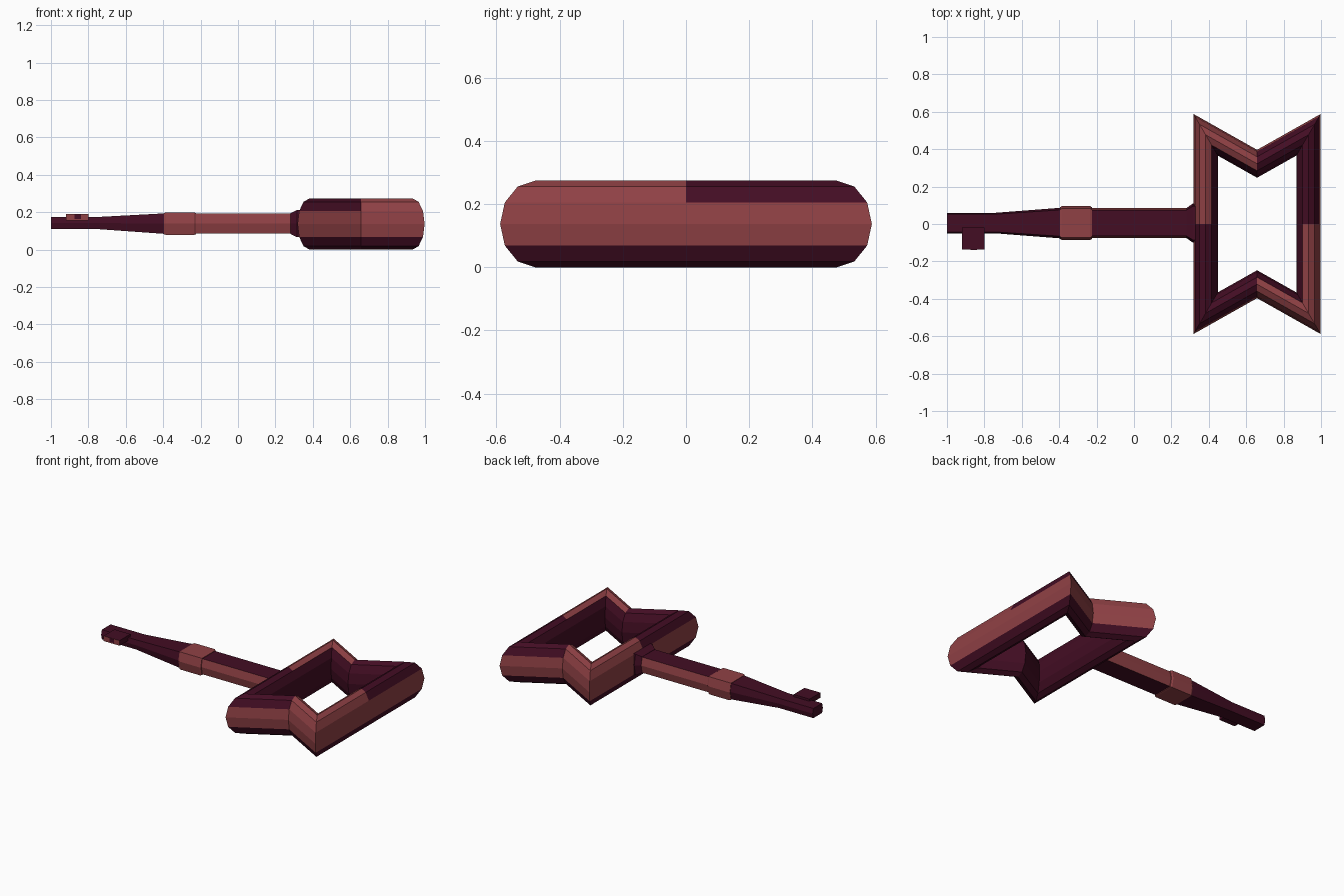
import bpy
import bmesh
from math import cos, sin, pi
from mathutils import Vector

cube = bpy.data.objects.get("Cube")
if cube:
    bpy.data.objects.remove(cube, do_unlink=True)


def make_material(name, rgb):
    mat = bpy.data.materials.new(name)
    mat.use_nodes = True
    mat.diffuse_color = (*rgb, 1)
    bsdf = mat.node_tree.nodes["Principled BSDF"]
    bsdf.inputs["Base Color"].default_value = (*rgb, 1)
    bsdf.inputs["Roughness"].default_value = 0.8
    return mat


MATERIALS = [make_material("dark maroon", (0.056, 0.004, 0.017)),
             make_material("dusty red", (0.28, 0.053, 0.06))]
DARK, RED = 0, 1


def finish(name, bm, rule):
    """Colour each face by the rule and add the object to the scene."""
    bmesh.ops.recalc_face_normals(bm, faces=bm.faces)
    for face in bm.faces:
        face.material_index = rule(face)
    mesh = bpy.data.meshes.new(name)
    bm.to_mesh(mesh)
    bm.free()
    for mat in MATERIALS:
        mesh.materials.append(mat)
    obj = bpy.data.objects.new(name, mesh)
    bpy.context.collection.objects.link(obj)
    return obj


def bridge(bm, a, b):
    n = len(a)
    return [bm.faces.new((a[i], a[(i + 1) % n], b[(i + 1) % n], b[i]))
            for i in range(n)]


def hex_loft(name, stations, rule):
    """Flattened hexagonal rod along x; stations are (x, half y, half z, mid z)."""
    bm = bmesh.new()
    rings = []
    for x, hy, hz, mid in stations:
        flat = hy * 0.86
        section = [(hy, 0), (flat, hz), (-flat, hz), (-hy, 0), (-flat, -hz), (flat, -hz)]
        rings.append([bm.verts.new((x, 0.005 + y, mid + z)) for y, z in section])
    for a, b in zip(rings, rings[1:]):
        bridge(bm, a, b)
    bm.faces.new(rings[0])
    bm.faces.new(rings[-1])
    return finish(name, bm, rule)


def box(name, low, high, rule):
    bm = bmesh.new()
    bmesh.ops.create_cube(bm, size=1)
    for v in bm.verts:
        v.co = [lo if c < 0 else hi for c, lo, hi in zip(v.co, low, high)]
    return finish(name, bm, rule)


# Bow handle: an elliptical twelve-sided section mitred round a notched outline
MID_X, HALF_X, RX, RZ, SIDES = 0.658, 0.275, 0.065, 0.137, 12
quarter = [(HALF_X, 0), (HALF_X, 0.477), (0, 0.322), (-HALF_X, 0.477)]
path = [Vector((sx * x, sx * y)) for sx in (1, -1) for x, y in quarter]


def outward(a, b):
    d = (b - a).normalized()
    return Vector((d.y, -d.x))


bm = bmesh.new()
rings = []
for i, p in enumerate(path):
    n1 = outward(path[i - 1], p)
    n2 = outward(p, path[(i + 1) % len(path)])
    mitre = (n1 + n2) / (1 + n1.dot(n2))
    ring = []
    for k in range(SIDES):
        angle = 2 * pi * k / SIDES
        q = p + mitre * RX * cos(angle)
        ring.append(bm.verts.new((MID_X + q.x, q.y, RZ * (1 + sin(angle)))))
    rings.append(ring)
bow_colours = {}
for i, ring in enumerate(rings):
    mid = (path[i] + path[(i + 1) % len(path)]) / 2
    red_top = mid.x * mid.y < 0
    for k, face in enumerate(bridge(bm, ring, rings[(i + 1) % len(rings)])):
        side = k in (0, SIDES - 1)
        top = k in (1, 2, 3) and red_top
        bow_colours[face] = RED if side or top else DARK
finish("bow_handle", bm, lambda f: bow_colours[f])

# Rod, collar and tapered tip
MID_Z = 0.139
hex_loft("shaft", [(-0.23, 0.08, 0.053, MID_Z), (0.3, 0.08, 0.053, MID_Z)],
         lambda f: DARK if abs(f.normal.z) > 0.8 else RED)
hex_loft("collar", [(-0.395, 0.085, 0.057, MID_Z), (-0.385, 0.091, 0.06, MID_Z),
                    (-0.235, 0.091, 0.06, MID_Z), (-0.225, 0.085, 0.057, MID_Z)],
         lambda f: RED)
hex_loft("tapered_tip", [(-1, 0.055, 0.033, 0.142), (-0.74, 0.055, 0.033, 0.142),
                         (-0.39, 0.082, 0.055, MID_Z)], lambda f: DARK)
hex_loft("shaft_flange", [(0.28, 0.08, 0.055, MID_Z), (0.315, 0.105, 0.072, MID_Z),
                          (0.36, 0.105, 0.072, MID_Z)], lambda f: DARK)

# Bit with a dark slot in its front edge
box("bit", (-0.92, -0.137, 0.155), (-0.8, -0.02, 0.19),
    lambda f: RED if f.normal.y < -0.5 else DARK)
box("bit_slot", (-0.875, -0.139, 0.163), (-0.84, -0.135, 0.188), lambda f: DARK)
